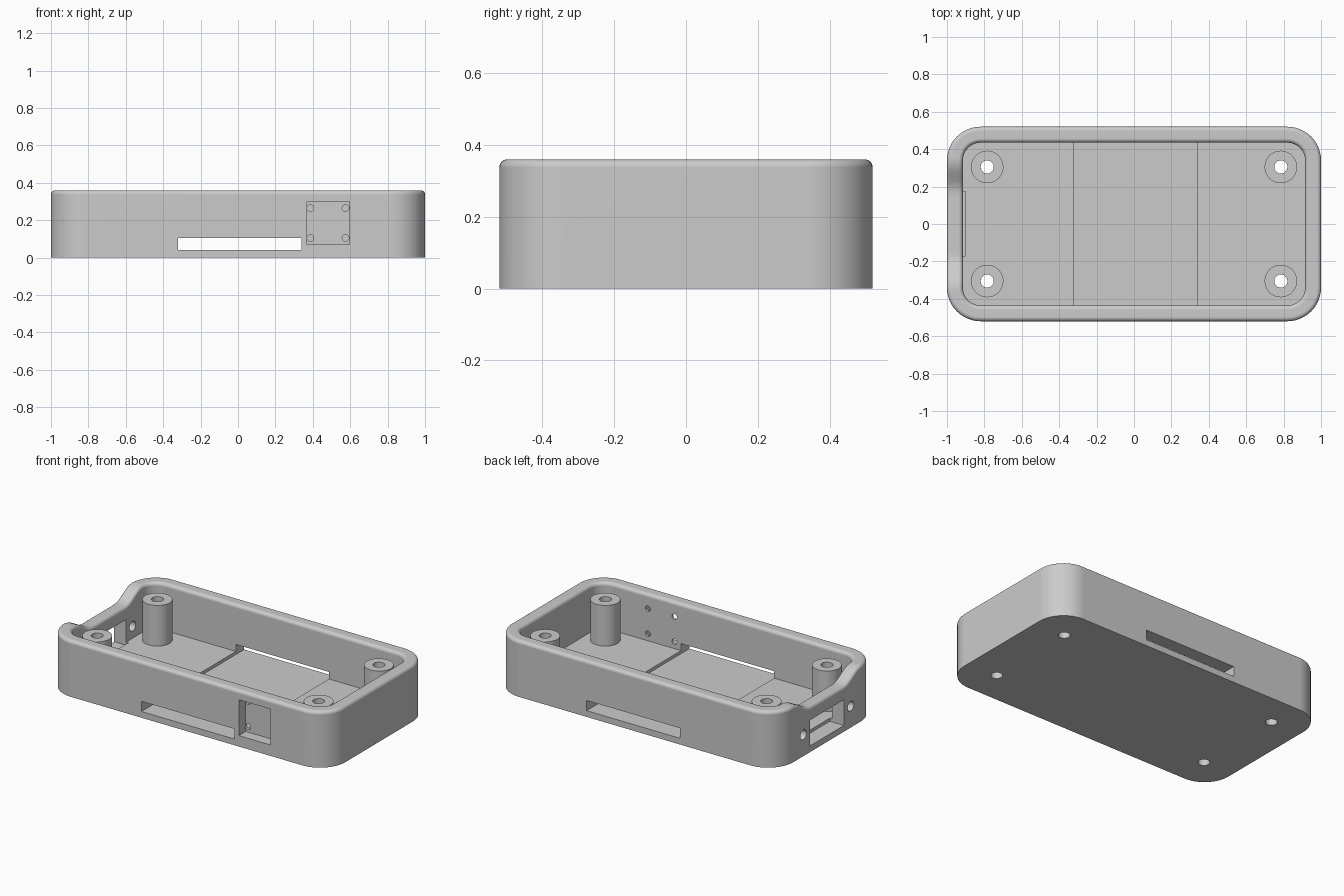
import bpy, bmesh, math
from mathutils import Matrix

if "Cube" in bpy.data.objects:
    bpy.data.objects.remove(bpy.data.objects["Cube"])

HX, HY, TOP, FLOOR = 1.0, 0.52, 0.36, 0.06
WALL, CORNER, FILLET = 0.085, 0.18, 0.022
POST_X, POST_Y, POST_R, SCREW_R = 0.785, 0.305, 0.087, 0.035

grey = bpy.data.materials.new("plain grey")
grey.use_nodes = True
grey.diffuse_color = (0.6, 0.6, 0.6, 1)
grey.node_tree.nodes["Principled BSDF"].inputs["Base Color"].default_value = grey.diffuse_color


def add_object(name, bm):
    bmesh.ops.recalc_face_normals(bm, faces=bm.faces)
    mesh = bpy.data.meshes.new(name)
    bm.to_mesh(mesh)
    bm.free()
    mesh.materials.append(grey)
    obj = bpy.data.objects.new(name, mesh)
    bpy.context.collection.objects.link(obj)
    return obj


def activate(obj):
    bpy.ops.object.select_all(action="DESELECT")
    obj.select_set(True)
    bpy.context.view_layer.objects.active = obj


def outline(inset):
    """Rounded rectangle; the right end is divided so its rim can dip."""
    r = CORNER - inset
    cx, cy = HX - CORNER, HY - CORNER
    pts = []
    for k, (sx, sy) in enumerate([(1, 1), (-1, 1), (-1, -1), (1, -1)]):
        for i in range(13):
            a = math.pi / 2 * (k + i / 12)
            pts.append((sx * cx + r * math.cos(a), sy * cy + r * math.sin(a)))
        if k == 1:
            pts += [(-HX + inset, cy - 2 * cy * i / 24) for i in range(1, 24)]
    return pts


def dip(x, y):
    t = min(1, max(0, (0.34 - abs(y)) / 0.17)) if x < -0.85 else 0
    return 0.07 * t * t * (3 - 2 * t)


# Tray: loops up the outside, over the rounded rim and down to the floor
rim = []
for i in range(7):
    a = math.pi / 2 * i / 6
    rim.append((FILLET * (1 - math.cos(a)), TOP - FILLET * (1 - math.sin(a))))
section = [(0, 0)] + rim + [(WALL - d, z) for d, z in reversed(rim)] + [(WALL, FLOOR)]
bm = bmesh.new()
loops = []
for inset, z in section:
    loops.append([bm.verts.new((x, y, z - (dip(x, y) if z > 0.3 else 0)))
                  for x, y in outline(inset)])
for low, high in zip(loops, loops[1:]):
    for i in range(len(low)):
        j = (i + 1) % len(low)
        bm.faces.new((low[i], low[j], high[j], high[i]))
bm.faces.new(loops[0])
bm.faces.new(loops[-1])
tray = add_object("tray", bm)


def cut(bm):
    cutter = add_object("cutter", bm)
    cutter.hide_render = True
    activate(tray)
    mod = tray.modifiers.new("cut", "BOOLEAN")
    mod.operation, mod.solver, mod.object = "DIFFERENCE", "EXACT", cutter
    bpy.ops.object.modifier_apply(modifier=mod.name)
    bpy.data.objects.remove(cutter)


def cut_box(x0, x1, y0, y1, z0, z1):
    bm = bmesh.new()
    place = Matrix.Translation(((x0 + x1) / 2, (y0 + y1) / 2, (z0 + z1) / 2))
    size = Matrix.Diagonal((x1 - x0, y1 - y0, z1 - z0, 1))
    bmesh.ops.create_cube(bm, size=1, matrix=place @ size)
    cut(bm)


def cut_hole(centre, radius, depth, axis):
    bm = bmesh.new()
    turn = {"X": Matrix.Rotation(math.pi / 2, 4, "Y"),
            "Y": Matrix.Rotation(math.pi / 2, 4, "X"), "Z": Matrix()}[axis]
    bmesh.ops.create_cone(bm, cap_ends=True, segments=32, radius1=radius, radius2=radius,
                          depth=depth, matrix=Matrix.Translation(centre) @ turn)
    cut(bm)


# Slot through both long walls, also grooving the floor
cut_box(-0.32, 0.34, -0.7, 0.7, 0.04, 0.105)
# Square recess in the front wall with a small hole at each corner
cut_box(0.37, 0.595, -0.6, -0.45, 0.07, 0.3)
for x in (0.387, 0.575):
    for z in (0.105, 0.265):
        cut_hole((x, -0.45, z), 0.018, 0.1, "Y")
# Connector opening in the right end with a screw hole on either side
cut_box(-1.1, -0.9, -0.17, 0.175, 0.04, 0.205)
for y in (-0.24, 0.24):
    cut_hole((-0.95, y, 0.137), 0.031, 0.2, "X")


# Hollow mounting posts over screw holes in the floor
def make_post(name, x, y):
    cut_hole((x, y, 0.03), SCREW_R, 0.1, "Z")
    bm = bmesh.new()
    rings = []
    for r, z in ((POST_R, FLOOR), (POST_R, 0.32), (SCREW_R, 0.32), (SCREW_R, FLOOR)):
        rings.append([bm.verts.new((x + r * math.cos(math.tau * i / 32),
                                    y + r * math.sin(math.tau * i / 32), z)) for i in range(32)])
    for a, b in zip(rings, rings[1:] + rings[:1]):
        for i in range(32):
            j = (i + 1) % 32
            bm.faces.new((a[i], a[j], b[j], b[i]))
    return add_object(name, bm)


parts = [tray]
for sx, side in ((1, "left"), (-1, "right")):
    for sy, end in ((-1, "front"), (1, "back")):
        parts.append(make_post(f"{end}_{side}_post", sx * POST_X, sy * POST_Y))

for obj in parts:
    activate(obj)
    bpy.ops.object.shade_smooth_by_angle(angle=math.radians(30))
    weighted = obj.modifiers.new("even shading", "WEIGHTED_NORMAL")
    weighted.keep_sharp = True
